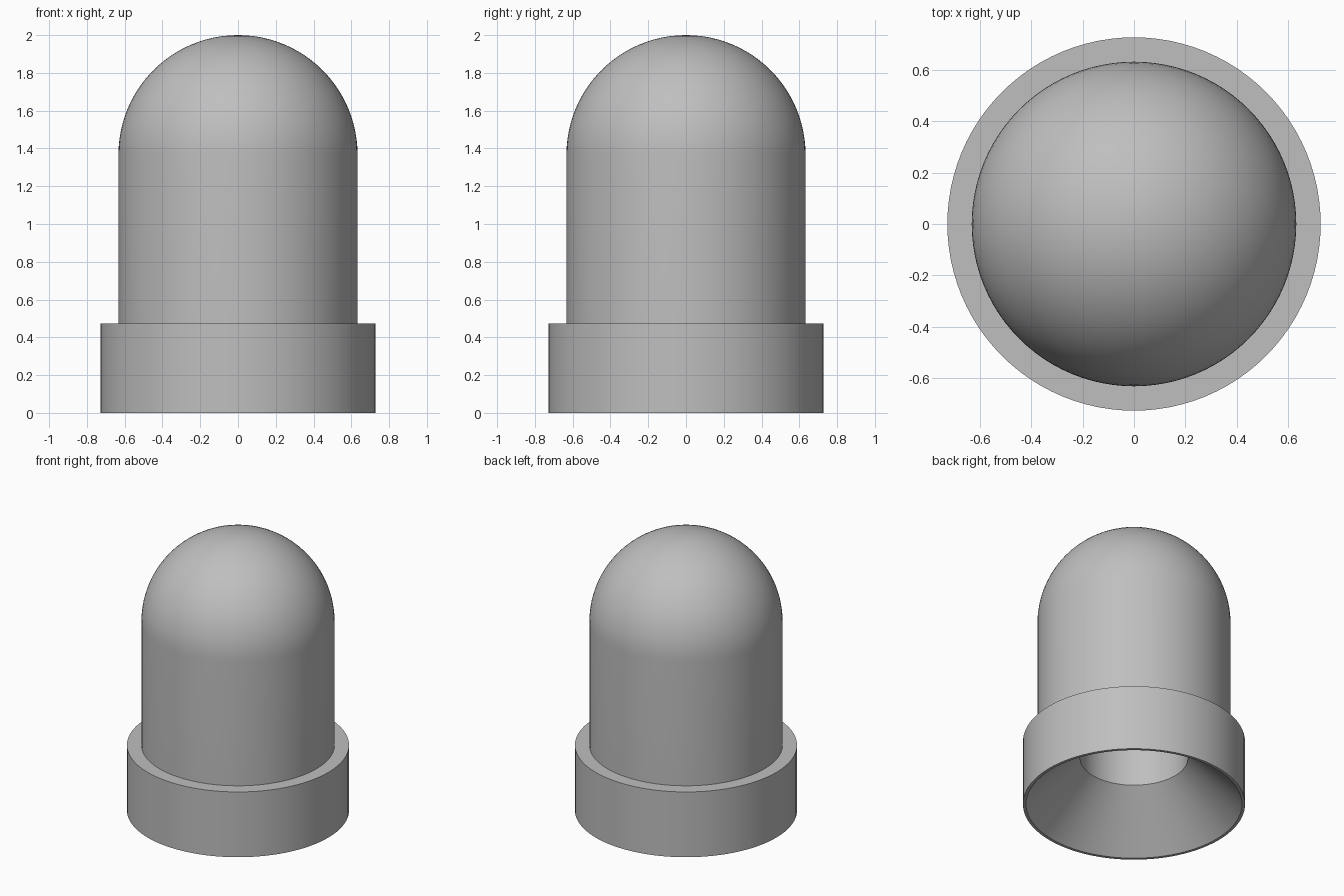
import bpy, bmesh
from math import sin, cos, pi, radians

if "Cube" in bpy.data.objects:
    bpy.data.objects.remove(bpy.data.objects["Cube"])

GREY = (0.52, 0.52, 0.52, 1)
grey = bpy.data.materials.new("mid_grey")
grey.use_nodes = True
grey.diffuse_color = GREY
grey.node_tree.nodes["Principled BSDF"].inputs["Base Color"].default_value = GREY

SEGMENTS = 96


def lathe(name, profile):
    """Turn a (radius, height) profile, listed so that faces point outward."""
    bm = bmesh.new()
    points = [bm.verts.new((r, 0, z)) for r, z in profile]
    edges = [bm.edges.new(pair) for pair in zip(points, points[1:])]
    bmesh.ops.spin(bm, geom=points + edges, cent=(0, 0, 0), axis=(0, 0, 1),
                   angle=2 * pi, steps=SEGMENTS, use_merge=True)
    bmesh.ops.remove_doubles(bm, verts=bm.verts, dist=0.0001)
    # Orient by the top-most or outermost face of the part
    outer = max(bm.faces, key=lambda f: f.calc_center_median().xy.length)
    centre = outer.calc_center_median()
    outer.normal_update()
    if outer.normal.x * centre.x + outer.normal.y * centre.y < 0:
        bmesh.ops.reverse_faces(bm, faces=bm.faces)
    mesh = bpy.data.meshes.new(name)
    bm.to_mesh(mesh)
    bm.free()
    mesh.materials.append(grey)
    part = bpy.data.objects.new(name, mesh)
    bpy.context.collection.objects.link(part)
    bpy.ops.object.select_all(action='DESELECT')
    part.select_set(True)
    bpy.context.view_layer.objects.active = part
    bpy.ops.object.shade_smooth_by_angle(angle=radians(30))
    return part


# Straight body with a hemispherical top
radius, collar_top = 0.633, 0.472
dome_base = 2 - radius
dome = [(radius * cos(a), dome_base + radius * sin(a))
        for a in (i * pi / 48 for i in range(24))]
lathe("domed_body", [(radius, collar_top)] + dome + [(0, 2)])

# Wide collar with a flared mouth and a blind bore underneath
lathe("flared_collar", [(radius, collar_top), (0.728, collar_top), (0.728, 0),
                        (0.708, 0), (0.354, 0.348), (0.354, 1.0), (0, 1.0)])
